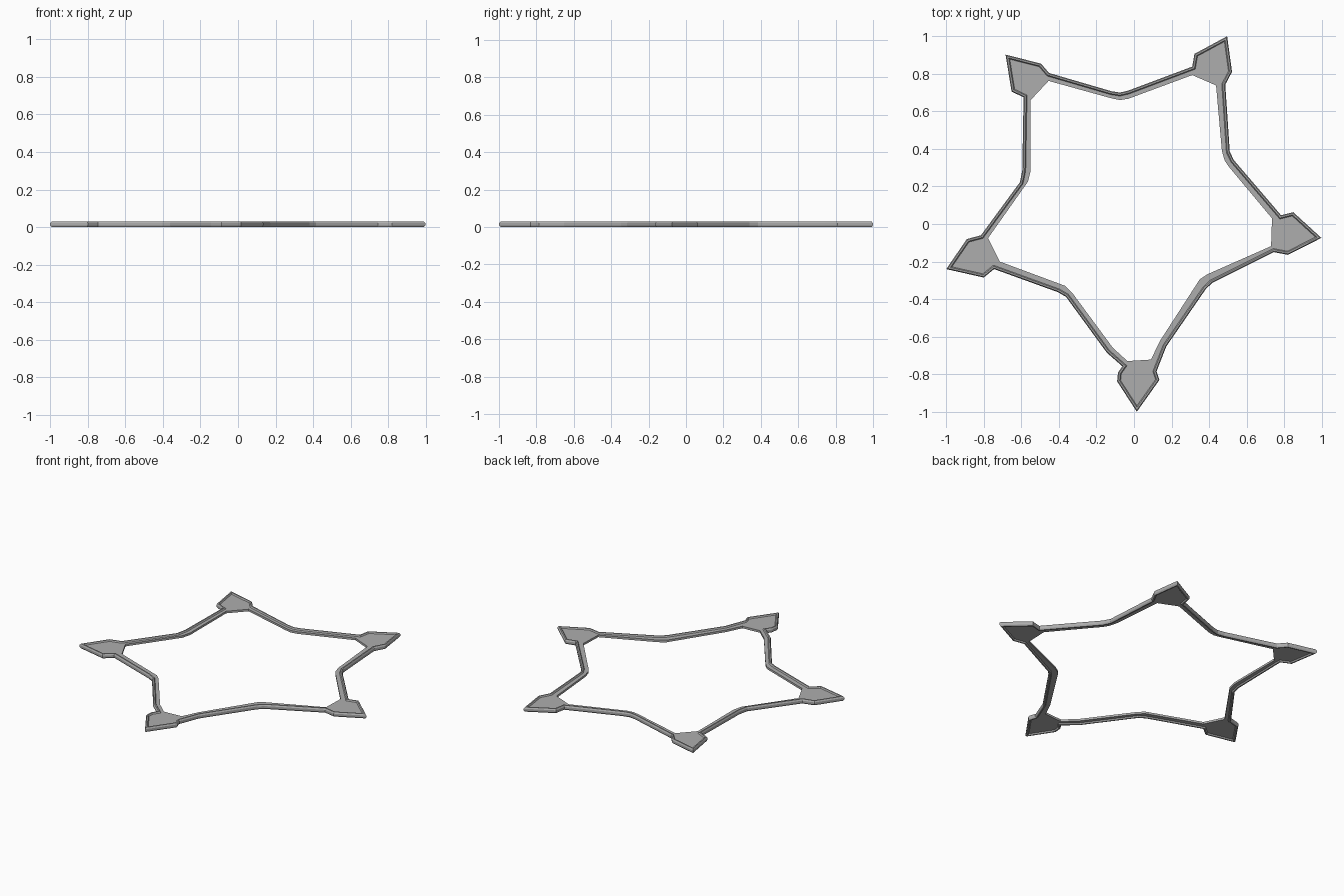
import bpy, bmesh
from mathutils import Vector

if "Cube" in bpy.data.objects:
    bpy.data.objects.remove(bpy.data.objects["Cube"])

# Dark grey for all parts
grey = bpy.data.materials.new("dark_grey")
grey.diffuse_color = (0.42, 0.42, 0.42, 1)
grey.use_nodes = True
grey.node_tree.nodes["Principled BSDF"].inputs["Base Color"].default_value = grey.diffuse_color

# Outer outline, clockwise from the bottom tip: arrow heads joined by bent arms
outer = [Vector(p) for p in [
    (0.015, -1.0), (-0.09, -0.838), (-0.085, -0.79), (-0.062, -0.758), (-0.145, -0.685),
    (-0.362, -0.388), (-0.405, -0.363),
    (-0.745, -0.24), (-0.80, -0.285), (-1.0, -0.24), (-0.89, -0.08), (-0.815, -0.06),
    (-0.608, 0.222), (-0.595, 0.285),
    (-0.588, 0.675), (-0.652, 0.705), (-0.684, 0.902), (-0.495, 0.854), (-0.452, 0.804),
    (-0.12, 0.707), (-0.075, 0.70), (-0.032, 0.71),
    (0.31, 0.838), (0.322, 0.906), (0.496, 1.0), (0.522, 0.81), (0.486, 0.742),
    (0.51, 0.385), (0.532, 0.34),
    (0.783, 0.047), (0.848, 0.063), (0.998, -0.074), (0.82, -0.164), (0.745, -0.15),
    (0.415, -0.315), (0.382, -0.347), (0.172, -0.652), (0.12, -0.785), (0.135, -0.831)]]

# Inner outline: edge of the open centre
inner = [(-0.035, -0.73), (-0.112, -0.66), (-0.33, -0.365), (-0.365, -0.33),
         (-0.715, -0.2), (-0.777, -0.075), (-0.565, 0.225), (-0.55, 0.285),
         (-0.55, 0.66), (-0.455, 0.762), (-0.115, 0.668), (-0.075, 0.660), (-0.03, 0.667),
         (0.31, 0.793), (0.437, 0.738), (0.468, 0.39), (0.482, 0.34), (0.505, 0.305),
         (0.735, 0.03), (0.73, -0.118), (0.39, -0.268), (0.35, -0.295),
         (0.14, -0.62), (0.09, -0.722)]


def inset(points, d):
    """Move a clockwise outline inward by d with mitred corners."""
    result = []
    n = len(points)
    for i, p in enumerate(points):
        a = (p - points[i - 1]).normalized()
        b = (points[(i + 1) % n] - p).normalized()
        na, nb = Vector((a.y, -a.x)), Vector((b.y, -b.x))
        result.append(p + (na + nb) * d / (1 + na.dot(nb)))
    return result


def finish(bm, name):
    bmesh.ops.recalc_face_normals(bm, faces=bm.faces)
    mesh = bpy.data.meshes.new(name)
    bm.to_mesh(mesh)
    bm.free()
    mesh.materials.append(grey)
    obj = bpy.data.objects.new(name, mesh)
    bpy.context.collection.objects.link(obj)


# Raised rim: chamfered section swept around the outer outline
section = [(0, 0.009), (0, 0.021), (0.005, 0.03), (0.013, 0.03),
           (0.019, 0.021), (0.019, 0.009), (0.013, 0), (0.005, 0)]
bm = bmesh.new()
rings = [[bm.verts.new((p.x, p.y, z)) for p in inset(outer, d)] for d, z in section]
for k, ring in enumerate(rings):
    nxt = rings[(k + 1) % len(rings)]
    for i in range(len(ring)):
        bm.faces.new((ring[i - 1], ring[i], nxt[i], nxt[i - 1]))
finish(bm, "star_rim")

# Thin recessed web: fills arrow heads and widens the arms
bm = bmesh.new()
edges = []
for loop in (inset(outer, 0.01), inner):
    vs = [bm.verts.new((p[0], p[1], 0.008)) for p in loop]
    edges += [bm.edges.new((vs[i - 1], vs[i])) for i in range(len(vs))]
bmesh.ops.triangle_fill(bm, edges=edges, use_beauty=True, use_dissolve=False)
ext = bmesh.ops.extrude_face_region(bm, geom=bm.faces[:], use_keep_orig=True)
top = [v for v in ext["geom"] if isinstance(v, bmesh.types.BMVert)]
bmesh.ops.translate(bm, verts=top, vec=(0, 0, 0.014))
finish(bm, "star_web")
